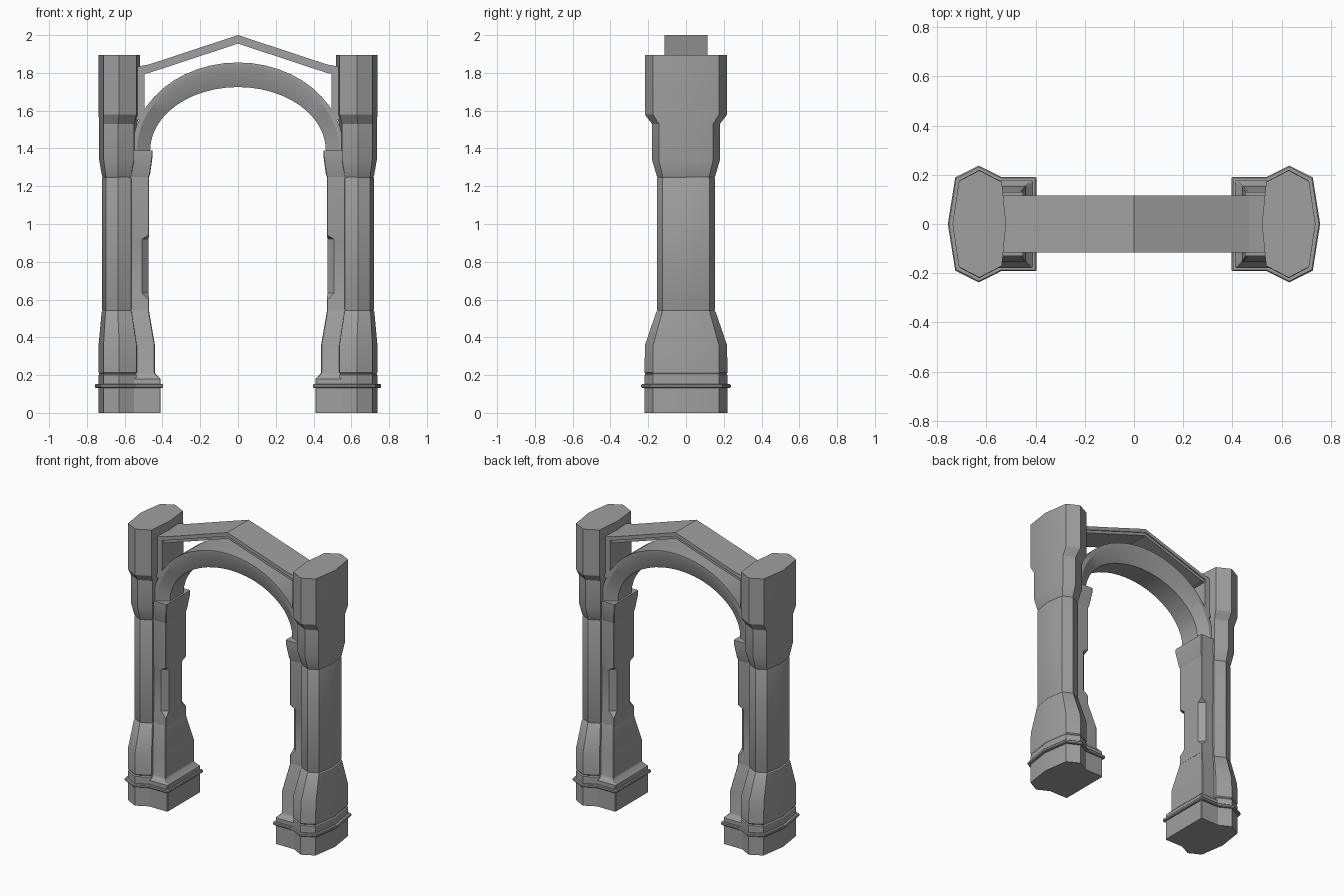
import bpy, bmesh, math

cube = bpy.data.objects.get("Cube")
if cube:
    bpy.data.objects.remove(cube, do_unlink=True)

stone = bpy.data.materials.new("grey stone")
stone.use_nodes = True
GREY = (0.35, 0.35, 0.35, 1)
stone.diffuse_color = GREY
stone.node_tree.nodes["Principled BSDF"].inputs["Base Color"].default_value = GREY


def loft(name, rings, caps=True, mirror=False, closed=True, angle=25):
    """Skin a list of point rings into one part."""
    bm = bmesh.new()
    rows = [[bm.verts.new(p) for p in ring] for ring in rings]
    n = len(rows[0])
    for a, b in zip(rows, rows[1:]):
        for i in range(n):
            j = (i + 1) % n
            bm.faces.new((a[i], a[j], b[j], b[i]))
    if caps:
        bm.faces.new(rows[0])
        bm.faces.new(rows[-1])
    bmesh.ops.recalc_face_normals(bm, faces=bm.faces)
    mesh = bpy.data.meshes.new(name)
    bm.to_mesh(mesh)
    bm.free()
    mesh.materials.append(stone)
    obj = bpy.data.objects.new(name, mesh)
    bpy.context.collection.objects.link(obj)
    if mirror:
        obj.modifiers.new("mirror", "MIRROR").use_mirror_merge = False
    bpy.ops.object.select_all(action="DESELECT")
    obj.select_set(True)
    bpy.context.view_layer.objects.active = obj
    bpy.ops.object.shade_smooth_by_angle(angle=math.radians(angle))
    return obj


# Pointed octagonal plan of the outer columns
OCT = [(1, 0), (.76, .8), (0, 1), (-.84, .78), (-1, 0),
       (-.84, -.78), (0, -1), (.76, -.8)]


def octagon(z, inner, outer, depth):
    c, r = (inner + outer) / 2, (outer - inner) / 2
    return [(c + r * x, depth * y, z) for x, y in OCT]


# Rectangular plan with cut corners for the inner pilasters
def block(z, inner, depth, cut=.004, back=.62):
    return [(back, -depth, z), (inner + cut, -depth, z), (inner, cut - depth, z),
            (inner, depth - cut, z), (inner + cut, depth, z), (back, depth, z)]


loft("column_base", [octagon(*s) for s in (
    (0, .52, .738, .22), (.20, .52, .738, .22), (.207, .525, .733, .214),
    (.214, .52, .738, .22), (.36, .52, .738, .217), (.535, .55, .722, .157),
    (.543, .557, .715, .15))], mirror=True)
loft("column_shaft", [octagon(*s) for s in (
    (.538, .557, .715, .15), (.548, .552, .72, .154), (1.24, .552, .72, .154),
    (1.25, .557, .715, .15))], mirror=True)
loft("column_top", [octagon(*s) for s in (
    (1.245, .557, .715, .15), (1.255, .552, .72, .155), (1.34, .535, .735, .18),
    (1.53, .535, .735, .18), (1.58, .52, .738, .218), (1.895, .52, .738, .218))],
    mirror=True)
loft("column_collar", [octagon(*s) for s in (
    (.132, .51, .752, .232), (.137, .505, .757, .237), (.148, .505, .757, .237),
    (.153, .51, .752, .232))], mirror=True)

loft("pilaster_base", [block(*s) for s in (
    (0, .41, .178), (.18, .41, .178), (.205, .435, .158), (.214, .44, .155),
    (.36, .44, .155), (.535, .47, .112), (.545, .472, .11))], mirror=True)
loft("pilaster_collar", [block(*s) for s in (
    (.132, .402, .188), (.137, .397, .192), (.148, .397, .192),
    (.153, .402, .188))], mirror=True)
loft("pilaster_shaft", [block(*s) for s in (
    (.54, .47, .11), (.60, .47, .11), (.635, .474, .105, .035),
    (.92, .474, .105, .035), (.94, .47, .11), (1.255, .47, .11))], mirror=True)
loft("pilaster_capital", [block(*s) for s in (
    (1.25, .47, .11), (1.265, .465, .115), (1.36, .452, .13),
    (1.39, .452, .13))], mirror=True)


# Elliptical arch whose lower faces slope in towards the soffit
def arch_ring(t):
    c, s = math.cos(t), math.sin(t)
    section = [(.56, .465, -.115), (.56, .465, .115), (.535, .44, .115),
               (.465, .335, .075), (.465, .335, -.075), (.535, .44, -.115)]
    return [(a * c, y, 1.39 + b * s) for a, b, y in section]


loft("arch", [arch_ring(math.pi * i / 24) for i in range(25)])


# Low gable: a wide slab with a slightly narrower fillet below
def gable(name, depth, top, bottom):
    rings = []
    for x, drop in ((-.55, .17), (-.47, .155), (0, 0), (.47, .155), (.55, .17)):
        rings.append([(x, -depth, top - drop), (x, depth, top - drop),
                      (x, depth, bottom - drop), (x, -depth, bottom - drop)])
    loft(name, rings, angle=5)


gable("gable_slab", .115, 2.0, 1.975)
gable("gable_fillet", .108, 1.98, 1.955)

# Posts between arch and gable
post = [[(.495, -.115), (.495, .115), (.57, .115), (.57, -.115)]] * 2
loft("gable_post", [[(x, y, z) for x, y in ring] for ring, z in zip(post, (1.55, 1.82))],
     mirror=True)
